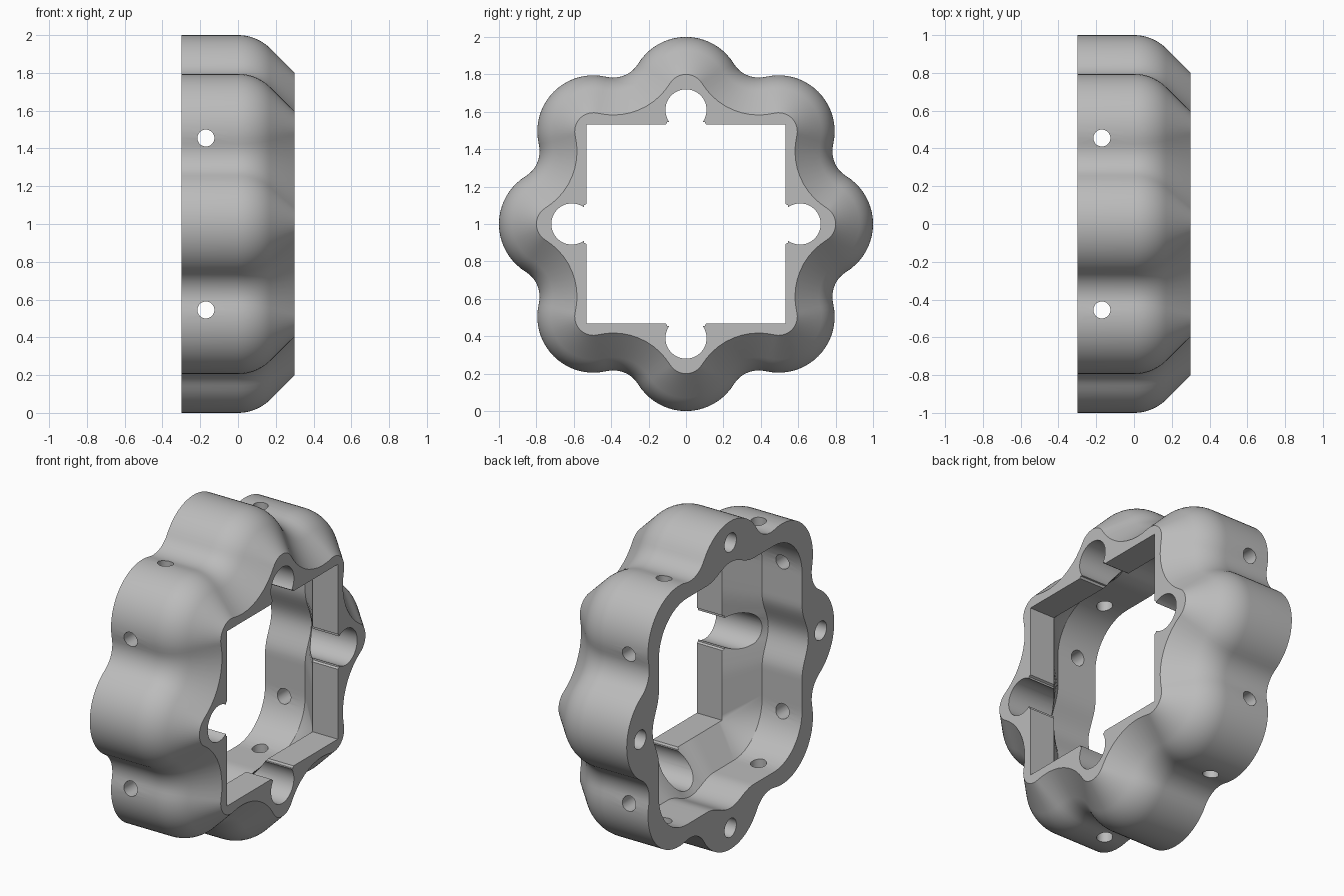
import bpy, bmesh, math
from math import sin, cos, pi, radians
from mathutils import Matrix, Vector

cube = bpy.data.objects.get("Cube")
if cube:
    bpy.data.objects.remove(cube, do_unlink=True)

BACK, FRONT = -0.3, 0.3
SQUARE = 0.533      # half width of the front opening
CAVITY = 0.69       # half width of the rear cavity
CORNER = 0.27       # cavity corner radius

grey = bpy.data.materials.new("plain_grey")
grey.use_nodes = True
grey.diffuse_color = (0.5, 0.5, 0.5, 1)
grey.node_tree.nodes["Principled BSDF"].inputs["Base Color"].default_value = (0.5, 0.5, 0.5, 1)


def add_object(name, bm):
    bmesh.ops.recalc_face_normals(bm, faces=bm.faces)
    mesh = bpy.data.meshes.new(name)
    bm.to_mesh(mesh)
    bm.free()
    mesh.materials.append(grey)
    obj = bpy.data.objects.new(name, mesh)
    bpy.context.collection.objects.link(obj)
    return obj


def loft(name, sections):
    """Closed solid through (x, outline) sections with equal point counts."""
    bm = bmesh.new()
    rings = [[bm.verts.new((x, u, v + 1)) for u, v in pts] for x, pts in sections]
    n = len(rings[0])
    for a, b in zip(rings, rings[1:]):
        for i in range(n):
            j = (i + 1) % n
            bm.faces.new((a[i], a[j], b[j], b[i]))
    bm.faces.new(rings[0])
    bm.faces.new(rings[-1])
    bmesh.ops.remove_doubles(bm, verts=bm.verts, dist=1e-5)
    return add_object(name, bm)


def rod(name, start, direction, length, radius):
    bm = bmesh.new()
    d = Vector(direction)
    turn = d.to_track_quat('Z', 'Y').to_matrix().to_4x4()
    bmesh.ops.create_cone(bm, cap_ends=True, segments=32, radius1=radius, radius2=radius,
                          depth=length,
                          matrix=Matrix.Translation(Vector(start) + d * length / 2) @ turn)
    return add_object(name, bm)


def arc(cx, cy, r, a0, a1, n):
    return [(cx + r * cos(a0 + (a1 - a0) * i / n), cy + r * sin(a0 + (a1 - a0) * i / n))
            for i in range(n + 1)]


def lobed_outline(inset):
    """Eight round lobes joined by fillets, offset inward."""
    half = pi / 8
    centre, fillet = 0.7, 0.156
    reach = 0.86 + fillet
    tangent = math.atan2(reach * sin(half), reach * cos(half) - centre)
    pts = []
    for k in range(8):
        t = k * pi / 4
        pts += arc(centre * cos(t), centre * sin(t), 0.3 - inset, t - tangent, t + tangent, 20)
        pts += arc(reach * cos(t + half), reach * sin(t + half), fillet + inset,
                   t + pi + tangent, t + pi + 2 * half - tangent, 10)[1:-1]
    return pts


def four_sides(side):
    """Repeat the points of the top side around the four sides."""
    pts = []
    for k in range(4):
        c, s = round(cos(k * pi / 2)), round(sin(k * pi / 2))
        pts += [(c * u - s * v, s * u + c * v) for u, v in side]
    return pts


# Body: straight wall, rounded shoulder, then a 45 degree slope
R = 0.2414
shoulder = [(R * sin(radians(a)), R * (1 - cos(radians(a)))) for a in range(0, 46, 5)]
profile = [(BACK, 0)] + shoulder + [(FRONT, 0.2)]
body = loft("lobed_ring", [(x, lobed_outline(d)) for x, d in profile])

# Cavity: rounded square with a shallow channel mid-side, tapering to the square opening
flat = CAVITY - CORNER
steps = 32
wall, opening = [], []
for i in range(steps + 1):
    u = flat * (1 - 2 * i / steps)
    bump = 0.03 * (1 + cos(pi * min(abs(u) / 0.22, 1)))
    wall.append((u, CAVITY + bump))
    opening.append((u * SQUARE / flat, SQUARE))
corner = arc(-flat, flat, CORNER, pi / 2, pi, 12)[1:-1]
wall += corner
opening += [(-SQUARE, SQUARE)] * len(corner)
rear, front = four_sides(wall), four_sides(opening)
cutters = [loft("cavity_cutter", [(BACK - 0.05, rear), (-0.03, rear),
                                  (0.13, front), (FRONT + 0.05, front)])]

# Round notches in the middle of each side of the opening
gap = radians(36)
notch = [(0.108, 0.5), (0.108, 0.531), (0.1, 0.545)]
notch += arc(0, 0.61, 0.11, -pi / 2 + gap * 1.5, pi * 1.5 - gap * 1.5, 40)
notch += [(-u, v) for u, v in reversed(notch[:3])]
for k in range(4):
    c, s = round(cos(k * pi / 2)), round(sin(k * pi / 2))
    pts = [(c * u - s * v, s * u + c * v) for u, v in notch]
    cutters.append(loft("notch_cutter", [(-0.06, pts), (FRONT + 0.06, pts)]))
    # Blind hole in the rear rim
    cutters.append(rod("rim_hole_cutter", (BACK - 0.05, 0.87 * c, 1 + 0.87 * s),
                       (1, 0, 0), 0.3, 0.057))

# Cross holes through the corner lobes, along y and along z
for off in (-0.455, 0.455):
    cutters.append(rod("cross_hole_cutter", (-0.17, -1.1, 1 + off), (0, 1, 0), 2.2, 0.045))
    cutters.append(rod("cross_hole_cutter", (-0.17, off, -0.1), (0, 0, 1), 2.2, 0.045))

# Cut the body and drop the cutters
bpy.ops.object.select_all(action='DESELECT')
bpy.context.view_layer.objects.active = body
body.select_set(True)
for cutter in cutters:
    mod = body.modifiers.new("cut", 'BOOLEAN')
    mod.operation = 'DIFFERENCE'
    mod.solver = 'EXACT'
    mod.object = cutter
    bpy.ops.object.modifier_apply(modifier=mod.name)
    bpy.data.objects.remove(cutter, do_unlink=True)
bpy.ops.object.shade_smooth_by_angle(angle=radians(25))
